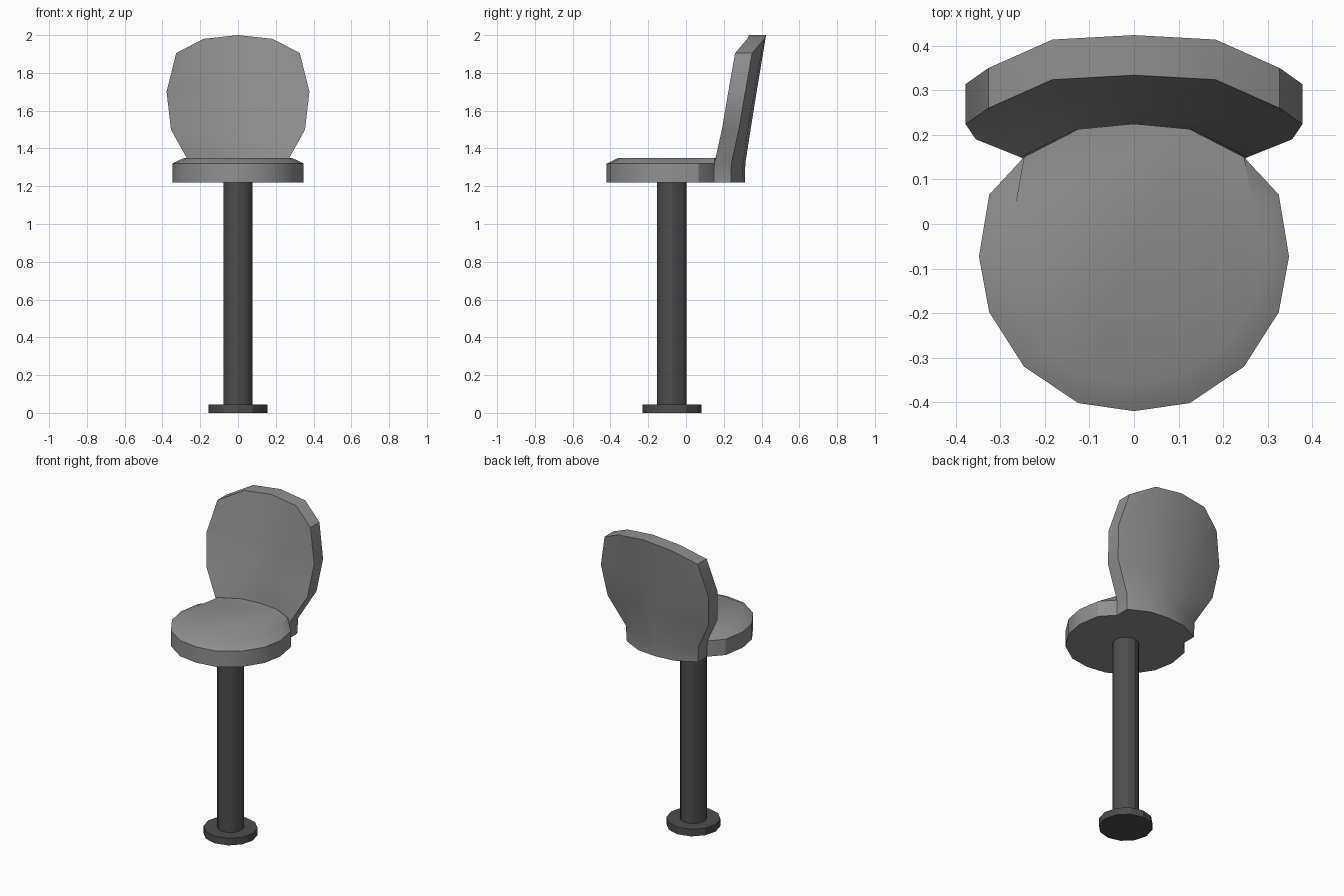
import bpy, bmesh, math

cube = bpy.data.objects.get("Cube")
if cube:
    bpy.data.objects.remove(cube)


def make_material(name, value):
    mat = bpy.data.materials.new(name)
    mat.use_nodes = True
    colour = (value, value, value, 1)
    mat.diffuse_color = colour
    bsdf = next(n for n in mat.node_tree.nodes if n.type == "BSDF_PRINCIPLED")
    bsdf.inputs["Base Color"].default_value = colour
    return mat


def finish(name, bm, mat):
    bmesh.ops.recalc_face_normals(bm, faces=bm.faces)
    mesh = bpy.data.meshes.new(name)
    bm.to_mesh(mesh)
    bm.free()
    mesh.materials.append(mat)
    obj = bpy.data.objects.new(name, mesh)
    bpy.context.collection.objects.link(obj)
    bpy.ops.object.select_all(action="DESELECT")
    obj.select_set(True)
    bpy.context.view_layer.objects.active = obj
    bpy.ops.object.shade_smooth_by_angle(angle=math.radians(30))
    return obj


def loft(bm, rings):
    """Stack closed rings of points and cap both ends."""
    loops = [[bm.verts.new(p) for p in ring] for ring in rings]
    for low, high in zip(loops, loops[1:]):
        for i in range(len(low)):
            j = (i + 1) % len(low)
            bm.faces.new((low[i], low[j], high[j], high[i]))
    bm.faces.new(loops[0][::-1])
    bm.faces.new(loops[-1])


upholstery = make_material("grey upholstery", 0.28)
dark_metal = make_material("dark metal", 0.075)
CENTRE_Y = -0.075


# Round pedestal: base plate and post
def pedestal_part(name, radius, bottom, top, sides):
    bm = bmesh.new()
    ring = [(radius * math.cos(math.tau * i / sides),
             CENTRE_Y + radius * math.sin(math.tau * i / sides)) for i in range(sides)]
    loft(bm, [[(x, y, z) for x, y in ring] for z in (bottom, top)])
    return finish(name, bm, dark_metal)


pedestal_part("base_plate", 0.156, 0, 0.045, 12)
pedestal_part("post", 0.078, 0.04, 1.225, 12)

# Seat cushion: mirrored outline with a bevelled rim that stays full at the back
half = [(0, -0.42), (0.125, -0.402), (0.247, -0.32), (0.325, -0.198), (0.348, -0.073),
        (0.325, 0.066), (0.247, 0.15), (0.125, 0.213), (0, 0.225)]
outline = half + [(-x, y) for x, y in half[-2:0:-1]]


def crown_point(x, y):
    scale = 1 if y > 0.1 else 0.82
    return (x * scale, CENTRE_Y + (y - CENTRE_Y) * scale, 1.35)


bm = bmesh.new()
loft(bm, [[(x, y, 1.22) for x, y in outline],
          [(x, y, 1.32) for x, y in outline],
          [crown_point(x, y) for x, y in outline]])
finish("seat", bm, upholstery)

# Curved backrest: rows of rear points (edge, middle, centre), mirrored in x
rows = [
    [(0.25, 0.237, 1.22), (0.125, 0.30, 1.22), (0, 0.312, 1.22)],
    [(0.255, 0.24, 1.32), (0.13, 0.302, 1.32), (0, 0.314, 1.32)],
    [(0.355, 0.28, 1.5), (0.19, 0.328, 1.5), (0, 0.342, 1.5)],
    [(0.378, 0.314, 1.7), (0.20, 0.362, 1.7), (0, 0.374, 1.7)],
    [(0.327, 0.35, 1.905), (0.183, 0.414, 1.98), (0, 0.424, 2)],
]
THICKNESS = 0.09
bm = bmesh.new()
rings = []
for row in rows:
    rear = row + [(-x, y, z) for x, y, z in row[-2::-1]]
    front = [(x, y - THICKNESS, z) for x, y, z in reversed(rear)]
    rings.append(rear + front)
loft(bm, rings)
# Replace the end caps with quads that follow the curve
caps = [f for f in bm.faces if len(f.verts) > 4]
for cap in caps:
    v = list(cap.verts)
    bm.faces.remove(cap)
    # Rotate so the loop starts at a rear corner
    corner = max(range(len(v)), key=lambda i: (round(abs(v[i].co.x), 3), v[i].co.y))
    n = len(v)
    if abs(v[(corner + 1) % n].co.x - v[corner].co.x) < 0.001:
        corner += 1
    v = [v[(corner + i) % n] for i in range(n)]
    for i in range(n // 2 - 1):
        bm.faces.new((v[i], v[i + 1], v[n - 2 - i], v[n - 1 - i]))
finish("backrest", bm, upholstery)
